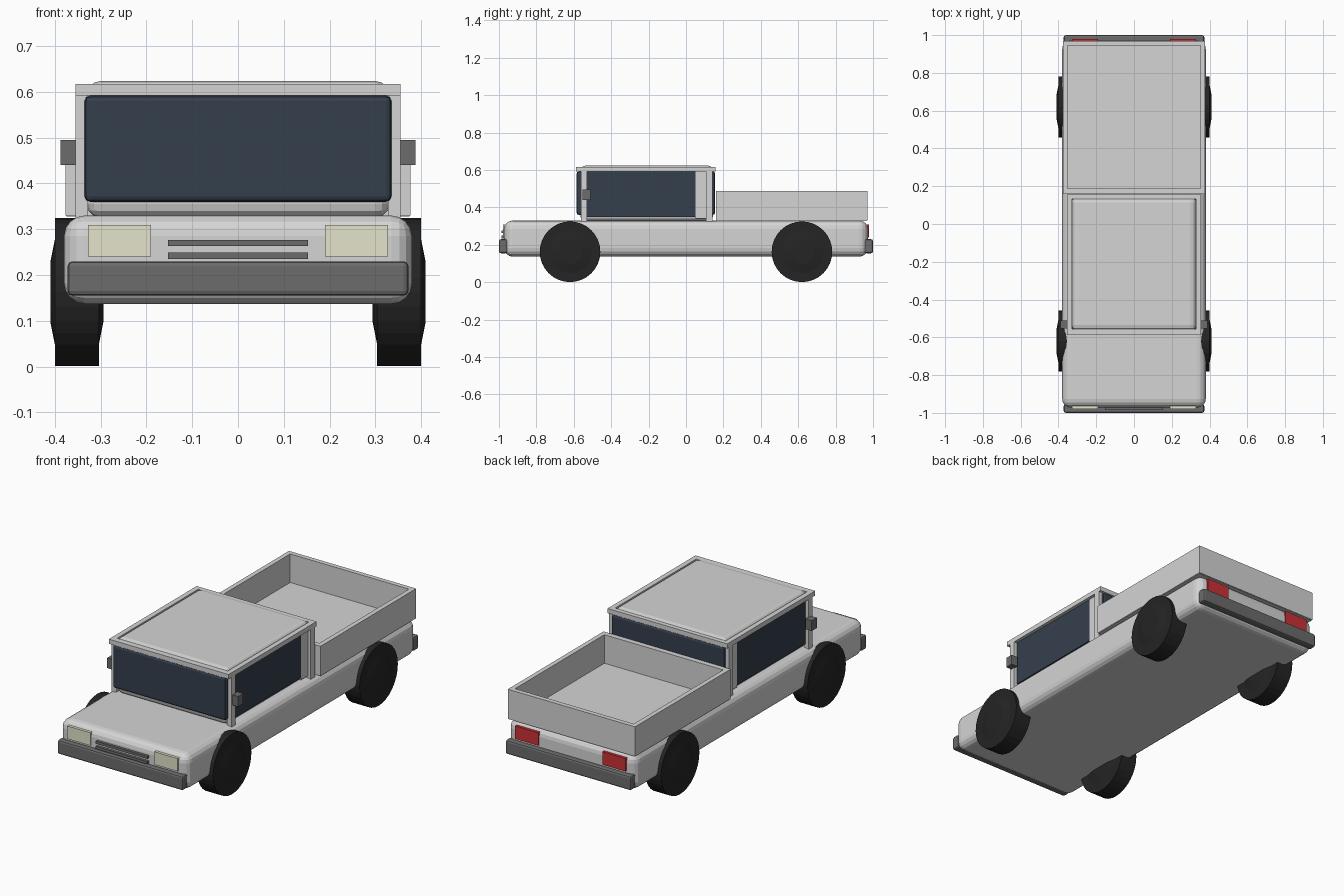
import bpy, bmesh, math
from mathutils import Matrix

if "Cube" in bpy.data.objects:
    bpy.data.objects.remove(bpy.data.objects["Cube"])


def material(name, rgb):
    m = bpy.data.materials.new(name)
    m.diffuse_color = (*rgb, 1)
    m.use_nodes = True
    m.node_tree.nodes["Principled BSDF"].inputs["Base Color"].default_value = m.diffuse_color
    return m


PAINT = material("light grey paint", (0.66, 0.66, 0.66))
TRIM = material("dark grey trim", (0.15, 0.15, 0.15))
GLASS = material("dark blue glass", (0.035, 0.05, 0.073))
RUBBER = material("black rubber", (0.018, 0.018, 0.018))
LAMP = material("cream lamp", (0.77, 0.77, 0.6))
RED = material("red lamp", (0.6, 0.03, 0.035))


def finish(name, bm, mat):
    bmesh.ops.recalc_face_normals(bm, faces=bm.faces)
    me = bpy.data.meshes.new(name)
    bm.to_mesh(me)
    bm.free()
    me.materials.append(mat)
    ob = bpy.data.objects.new(name, me)
    bpy.context.collection.objects.link(ob)
    return ob


def box(name, x, y, z, mat, bevel=0, segments=3):
    """Box given by its (low, high) range on each axis."""
    bm = bmesh.new()
    bmesh.ops.create_cube(bm, size=1)
    for v in bm.verts:
        v.co = [r[0] if c < 0 else r[1] for c, r in zip(v.co, (x, y, z))]
    if bevel:
        bmesh.ops.bevel(bm, geom=bm.edges[:], offset=bevel, segments=segments,
                        profile=0.5, affect='EDGES')
    return finish(name, bm, mat)


def pair(name, x, y, z, mat, **kw):
    """The same box on the right and left sides."""
    box(name + "_right", x, y, z, mat, **kw)
    box(name + "_left", (-x[1], -x[0]), y, z, mat, **kw)


def wheel(name, x, y):
    """Tyre with slightly raised centres, turned about the x axis."""
    profile = [(-0.058, 0), (-0.058, 0.065), (-0.048, 0.115), (-0.048, 0.162),
               (0.048, 0.162), (0.048, 0.115), (0.058, 0.065), (0.058, 0)]
    bm = bmesh.new()
    vs = [bm.verts.new((a, 0, r)) for a, r in profile]
    es = [bm.edges.new(p) for p in zip(vs, vs[1:])]
    bmesh.ops.spin(bm, geom=vs + es, cent=(0, 0, 0), axis=(1, 0, 0),
                   angle=math.tau, steps=32, use_duplicate=False)
    bmesh.ops.remove_doubles(bm, verts=bm.verts, dist=1e-4)
    bmesh.ops.transform(bm, matrix=Matrix.Translation((x, y, 0.163)), verts=bm.verts)
    finish(name, bm, RUBBER)


# Lower body
box("body", (-0.38, 0.38), (-0.972, 0.972), (0.137, 0.33), PAINT, bevel=0.045, segments=4)

# Wheels
for side, x in (("right", 0.352), ("left", -0.352)):
    for end, y in (("front", -0.62), ("rear", 0.62)):
        wheel(f"{end}_{side}_wheel", x, y)

# Cab with glazing
box("cab", (-0.33, 0.33), (-0.565, 0.145), (0.325, 0.624), PAINT, bevel=0.03)
box("windscreen", (-0.335, 0.335), (-0.585, -0.535), (0.36, 0.592), GLASS, bevel=0.012, segments=2)
box("rear_window", (-0.335, 0.335), (0.11, 0.155), (0.36, 0.592), GLASS, bevel=0.012, segments=2)
pair("side_window", (0.32, 0.337), (-0.53, 0.05), (0.35, 0.594), GLASS)

# Cab pillars and roof frame
pair("front_pillar", (0.328, 0.355), (-0.562, -0.53), (0.325, 0.6), PAINT)
pair("rear_pillar", (0.328, 0.355), (0.108, 0.143), (0.325, 0.6), PAINT)
pair("rear_quarter_panel", (0.32, 0.338), (0.05, 0.11), (0.34, 0.6), PAINT)
pair("roof_rail", (0.328, 0.355), (-0.587, 0.157), (0.592, 0.617), PAINT)
box("roof_front_bar", (-0.328, 0.328), (-0.587, -0.555), (0.592, 0.617), PAINT)
box("roof_rear_bar", (-0.328, 0.328), (0.132, 0.157), (0.592, 0.617), PAINT)

# Cargo bed
box("bed_floor", (-0.375, 0.375), (0.165, 0.965), (0.328, 0.336), PAINT)
pair("bed_side", (0.352, 0.377), (0.16, 0.97), (0.33, 0.489), PAINT)
box("bed_front_wall", (-0.352, 0.352), (0.16, 0.188), (0.33, 0.489), PAINT)
box("tailgate", (-0.352, 0.352), (0.945, 0.97), (0.33, 0.489), PAINT)

# Mirrors and bumpers
pair("mirror", (0.35, 0.388), (-0.553, -0.51), (0.44, 0.495), TRIM)
box("front_bumper", (-0.372, 0.372), (-1.0, -0.955), (0.155, 0.23), TRIM, bevel=0.01, segments=2)
box("rear_bumper", (-0.372, 0.372), (0.955, 1.0), (0.155, 0.23), TRIM, bevel=0.01, segments=2)

# Lamps and grille bars
pair("headlight", (0.19, 0.328), (-0.979, -0.94), (0.24, 0.309), LAMP)
pair("tail_light", (0.19, 0.328), (0.94, 0.979), (0.24, 0.309), RED)
for i, z in enumerate((0.235, 0.263)):
    box(f"grille_bar_{i + 1}", (-0.153, 0.153), (-0.986, -0.96), (z, z + 0.014), TRIM)
